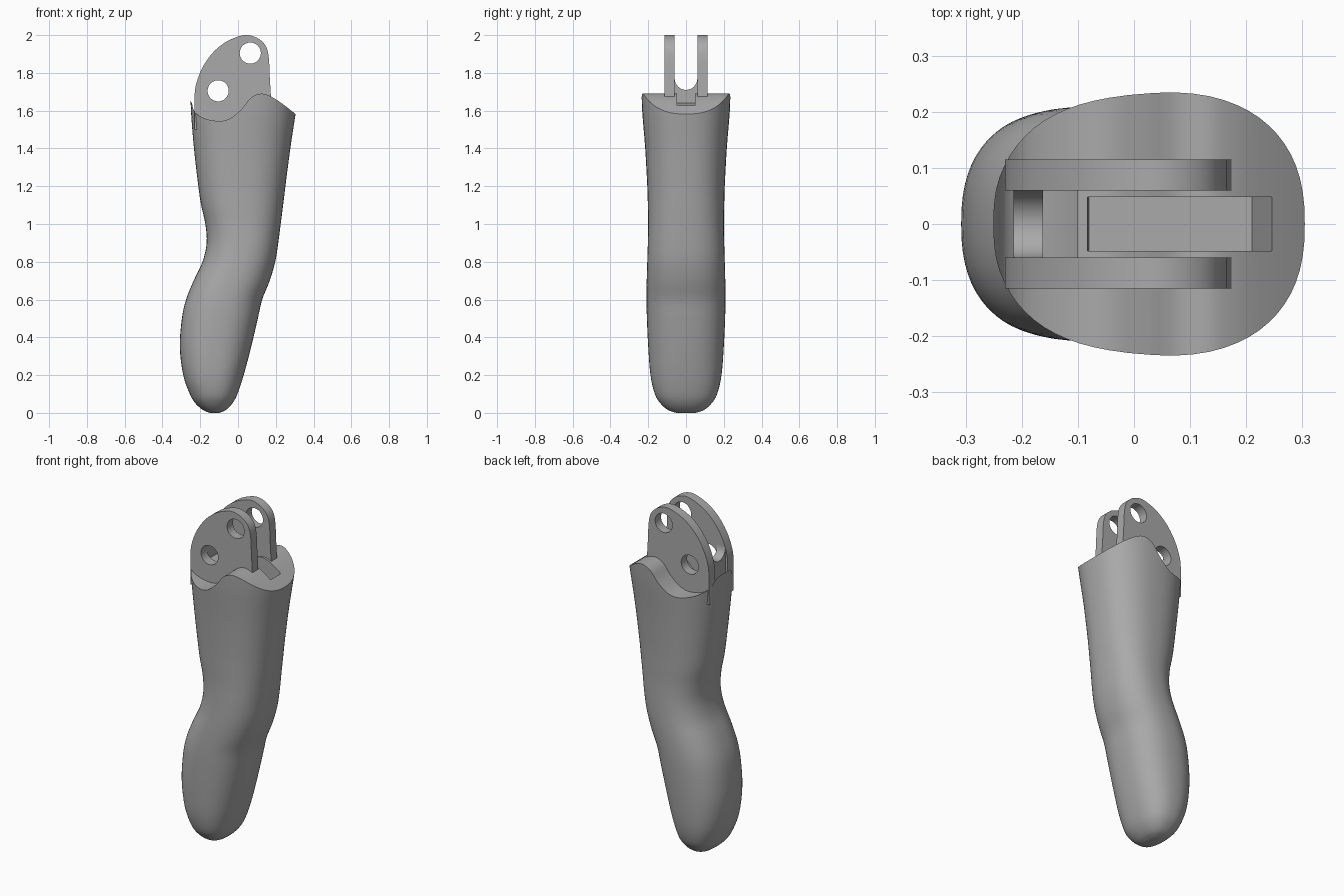
import bpy, bmesh, math
from mathutils import Vector

cube = bpy.data.objects.get("Cube")
if cube:
    bpy.data.objects.remove(cube, do_unlink=True)

grey = bpy.data.materials.new("plain grey")
grey.use_nodes = True
grey.diffuse_color = (0.4, 0.4, 0.4, 1)
grey.node_tree.nodes["Principled BSDF"].inputs["Base Color"].default_value = (0.4, 0.4, 0.4, 1)


def finish(bm, name):
    bmesh.ops.recalc_face_normals(bm, faces=bm.faces)
    mesh = bpy.data.meshes.new(name)
    bm.to_mesh(mesh)
    bm.free()
    mesh.materials.append(grey)
    obj = bpy.data.objects.new(name, mesh)
    bpy.context.collection.objects.link(obj)
    return obj


def smooth_path(points, steps):
    """Catmull-Rom curve through a few points of any dimension."""
    pts = [Vector(p) for p in points]
    out = []
    for i in range(len(pts) - 1):
        a, b, c, d = pts[max(i - 1, 0)], pts[i], pts[i + 1], pts[min(i + 2, len(pts) - 1)]
        for s in range(steps):
            t = s / steps
            out.append(b + (c - a) * (t / 2) + (a * 2 - b * 5 + c * 4 - d) * (t * t / 2)
                       + (b * 3 - a - c * 3 + d) * (t ** 3 / 2))
    return out + [pts[-1]]


def prism(name, outline, low, high, axis="y"):
    """Extrude an outline (u, z) along x or y."""
    bm = bmesh.new()
    place = (lambda u, w, z: (u, w, z)) if axis == "y" else (lambda u, w, z: (w, u, z))
    face = bm.faces.new([bm.verts.new(place(p[0], low, p[1])) for p in outline])
    new = bmesh.ops.extrude_face_region(bm, geom=[face])["geom"]
    step = Vector(place(0, high - low, 0))
    bmesh.ops.translate(bm, vec=step, verts=[v for v in new if isinstance(v, bmesh.types.BMVert)])
    return finish(bm, name)


def circle(x, z, r, n=32):
    return [(x + r * math.cos(math.tau * i / n), z + r * math.sin(math.tau * i / n)) for i in range(n)]


def cut(target, cutter):
    mod = target.modifiers.new("cut", "BOOLEAN")
    mod.operation, mod.solver, mod.object = "DIFFERENCE", "EXACT", cutter
    bpy.context.view_layer.objects.active = target
    bpy.ops.object.modifier_apply(modifier=mod.name)
    bpy.data.objects.remove(cutter, do_unlink=True)


# Finger shell: height, left edge, right edge, half depth
sections = [(0, -.15, -.1, .05), (.015, -.185, -.065, .095), (.05, -.225, -.03, .135),
            (.1, -.255, -.003, .165), (.2, -.29, .03, .188), (.35, -.308, .07, .2),
            (.5, -.297, .105, .207), (.6, -.275, .128, .209), (.7, -.235, .168, .208),
            (.8, -.188, .197, .205), (.9, -.166, .213, .202), (1, -.173, .226, .2),
            (1.1, -.195, .239, .202), (1.2, -.21, .251, .205), (1.4, -.233, .277, .216),
            (1.6, -.249, .307, .232), (1.75, -.252, .325, .238)]
bm = bmesh.new()
rings, sides, power = [], 64, 2 / 2.4
for z, left, right, depth in smooth_path(sections, 4):
    ring = []
    for i in range(sides):
        c, s = math.cos(math.tau * i / sides), math.sin(math.tau * i / sides)
        x = (left + right) / 2 + (right - left) / 2 * math.copysign(abs(c) ** power, c)
        ring.append(bm.verts.new((x, depth * math.copysign(abs(s) ** power, s), z)))
    rings.append(ring)
for a, b in zip(rings, rings[1:]):
    for i in range(sides):
        j = (i + 1) % sides
        bm.faces.new((a[i], a[j], b[j], b[i]))
bm.faces.new(rings[0][::-1])
bm.faces.new(rings[-1])
shell = finish(bm, "finger_shell")

# Wavy top edge and the slot behind the hinge
wave = smooth_path([(-.3, 1.69), (-.25, 1.65), (-.23, 1.595), (-.18, 1.56), (-.1, 1.545), (-.04, 1.56),
                    (.02, 1.61), (.07, 1.67), (.125, 1.69), (.18, 1.672), (.25, 1.625), (.35, 1.545)], 5)
cut(shell, prism("wave_cutter", [tuple(p) for p in wave] + [(.35, 1.9), (-.3, 1.9)], -.4, .4))
cut(shell, prism("slot_cutter", [(-.1, 1.8), (-.08, 1.5), (.21, 1.5), (.252, 1.65), (.252, 1.8)], -.048, .048))

# Pair of drilled hinge plates
plate = smooth_path([(-.23, 1.68), (-.222, 1.74), (-.19, 1.825), (-.135, 1.905), (-.07, 1.96),
                     (0, 1.992), (.055, 2), (.11, 1.98), (.148, 1.94), (.163, 1.88), (.168, 1.78)], 5)
plate = [tuple(p) for p in plate] + [(.175, 1.66), (.175, 1.5), (-.23, 1.5)]
parts = [shell]
for name, low in (("front_hinge_plate", -.115), ("back_hinge_plate", .06)):
    obj = prism(name, plate, low, low + .055)
    for x, z in ((.065, 1.905), (-.105, 1.705)):
        cut(obj, prism("hole_cutter", circle(x, z, .056), low - .05, low + .1))
    parts.append(obj)

# Saddle and floor between the plates
arc = [(.06 * math.cos(math.pi * i / 16), 1.77 - .06 * math.sin(math.pi * i / 16)) for i in range(17)]
parts.append(prism("hinge_saddle", arc + [(-.06, 1.5), (.06, 1.5)], -.215, -.162, "x"))
parts.append(prism("hinge_floor", [(-.2, 1.5), (-.1, 1.5), (-.1, 1.615), (-.16, 1.64), (-.2, 1.64)], -.06, .06))

for obj in parts:
    bpy.ops.object.select_all(action="DESELECT")
    obj.select_set(True)
    bpy.context.view_layer.objects.active = obj
    bpy.ops.object.shade_smooth_by_angle(angle=math.radians(35))
